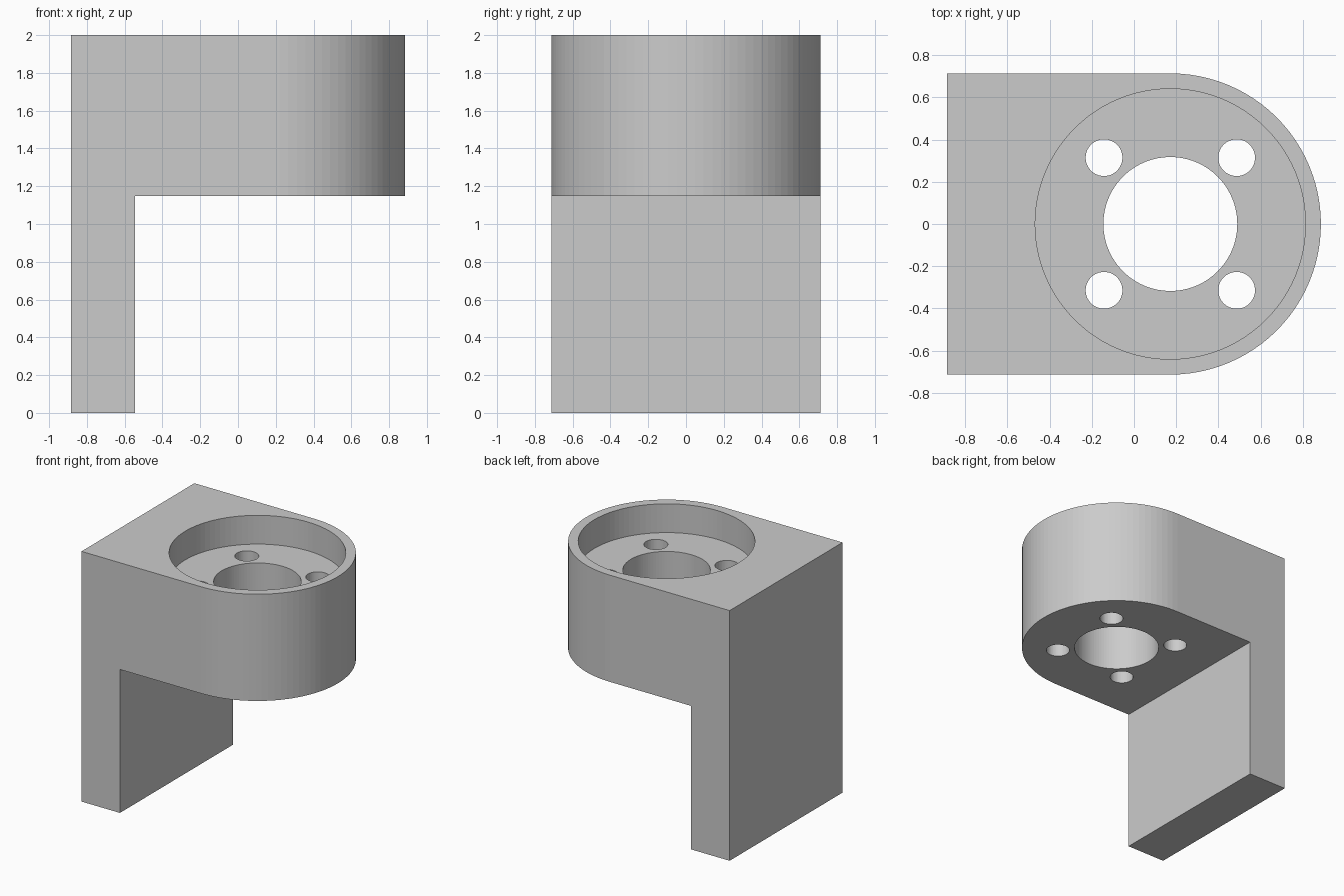
import bpy, bmesh, math

if "Cube" in bpy.data.objects:
    bpy.data.objects.remove(bpy.data.objects["Cube"])

CX, R = 0.172, 0.713          # centre and radius of the rounded end
BACK, LEG_X = -0.885, -0.545  # back face and inner face of the leg
UNDER, FLOOR, TOP = 1.147, 1.77, 2.0
SEG = 96

grey = bpy.data.materials.new("plain grey")
grey.diffuse_color = (0.6, 0.6, 0.6, 1)
grey.use_nodes = True
grey.node_tree.nodes["Principled BSDF"].inputs["Base Color"].default_value = grey.diffuse_color


def prism(name, outline, z0, z1):
    """Extrude a flat outline from z0 to z1."""
    bm = bmesh.new()
    face = bm.faces.new([bm.verts.new((x, y, z0)) for x, y in outline])
    ext = bmesh.ops.extrude_face_region(bm, geom=[face])
    top = [g for g in ext["geom"] if isinstance(g, bmesh.types.BMVert)]
    bmesh.ops.translate(bm, verts=top, vec=(0, 0, z1 - z0))
    bmesh.ops.recalc_face_normals(bm, faces=bm.faces)
    mesh = bpy.data.meshes.new(name)
    bm.to_mesh(mesh)
    bm.free()
    obj = bpy.data.objects.new(name, mesh)
    bpy.context.collection.objects.link(obj)
    mesh.materials.append(grey)
    return obj


def circle(x, y, r, n):
    return [(x + r * math.cos(2 * math.pi * i / n),
             y + r * math.sin(2 * math.pi * i / n)) for i in range(n)]


def cut(target, cutter):
    """Subtract the cutter, apply the result and remove the cutter."""
    mod = target.modifiers.new("cut", 'BOOLEAN')
    mod.operation, mod.solver, mod.object = 'DIFFERENCE', 'EXACT', cutter
    bpy.context.view_layer.objects.active = target
    bpy.ops.object.modifier_apply(modifier=mod.name)
    bpy.data.objects.remove(cutter, do_unlink=True)


# Full-height block with a rounded front end
arc = [(CX + R * math.cos(a), R * math.sin(a))
       for a in (math.pi * (i / (SEG // 2) - 0.5) for i in range(SEG // 2 + 1))]
bracket = prism("motor_bracket", arc + [(BACK, R), (BACK, -R)], 0, TOP)

# Open space beside the leg
cut(bracket, prism("under_cutter",
                   [(LEG_X, -1), (1.2, -1), (1.2, 1), (LEG_X, 1)], -0.5, UNDER))

# Round recess in the top and central bore
cut(bracket, prism("recess_cutter", circle(CX, 0, 0.64, SEG), FLOOR, 2.5))
cut(bracket, prism("bore_cutter", circle(CX, 0, 0.317, SEG), 1.0, 2.2))

# Four bolt holes
for sx in (-1, 1):
    for sy in (-1, 1):
        cut(bracket, prism("bolt_cutter",
                           circle(CX + sx * 0.314, sy * 0.314, 0.087, 48), 1.0, 2.2))
